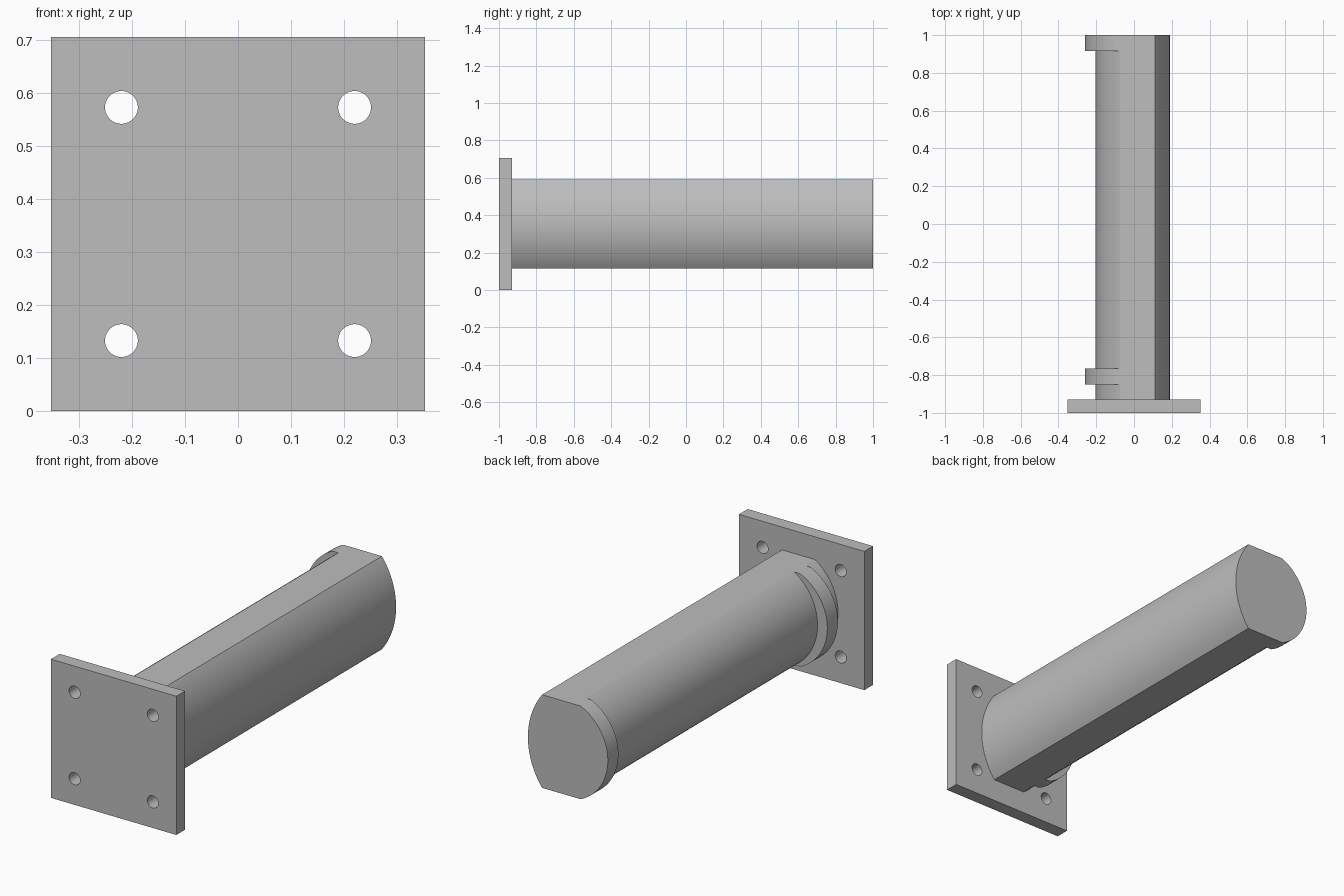
import bpy
import bmesh
from math import sin, cos, asin, sqrt, pi, radians
from mathutils import Matrix

if "Cube" in bpy.data.objects:
    bpy.data.objects.remove(bpy.data.objects["Cube"])

MID_Z = 0.353      # height of the tube axis
HALF = 0.237       # half height between the flats
PLATE = 0.353      # half width of the plate

steel = bpy.data.materials.new("grey_steel")
steel.use_nodes = True
GREY = (0.51, 0.51, 0.51, 1)
steel.diffuse_color = GREY
steel.node_tree.nodes["Principled BSDF"].inputs["Base Color"].default_value = GREY


def finish(name, bm):
    bmesh.ops.recalc_face_normals(bm, faces=bm.faces)
    mesh = bpy.data.meshes.new(name)
    bm.to_mesh(mesh)
    bm.free()
    mesh.materials.append(steel)
    ob = bpy.data.objects.new(name, mesh)
    bpy.context.collection.objects.link(ob)
    return ob


def smooth(ob):
    bpy.ops.object.select_all(action='DESELECT')
    ob.select_set(True)
    bpy.context.view_layer.objects.active = ob
    bpy.ops.object.shade_smooth_by_angle(angle=radians(15))


def prism(name, profile, y0, y1):
    """Extrude an (x, z) profile along y."""
    bm = bmesh.new()
    face = bm.faces.new([bm.verts.new((x, y0, MID_Z + z)) for x, z in profile])
    new = bmesh.ops.extrude_face_region(bm, geom=[face], use_keep_orig=True)["geom"]
    bmesh.ops.translate(bm, vec=(0, y1 - y0, 0),
                        verts=[v for v in new if isinstance(v, bmesh.types.BMVert)])
    return finish(name, bm)


def bulge(edge_x, apex_x, steps=40):
    """Arc from the lower flat to the upper flat, bulging out to apex_x."""
    sag = abs(apex_x - edge_x)
    side = 1 if apex_x > edge_x else -1
    r = (sag ** 2 + HALF ** 2) / (2 * sag)
    half_angle = asin(HALF / r)
    pts = []
    for i in range(steps + 1):
        a = half_angle * (2 * i / steps - 1)
        pts.append((apex_x + side * r * (cos(a) - 1), r * sin(a)))
    return pts


# Main post: two flats joined by two different arcs
inner = bulge(-0.075, -0.205)
smooth(prism("post", bulge(0.11, 0.19) + inner[::-1], -0.93, 1.0))

# Raised collars on one side of the post
RIM = 0.26
collar = bulge(-sqrt(RIM ** 2 - HALF ** 2), -RIM) + inner[::-1]
for name, y0, y1 in (("end_collar", 0.915, 1.0), ("base_collar", -0.85, -0.765)):
    smooth(prism(name, collar, y0, y1))

# Mounting plate with four bolt holes
square = [(-PLATE, -PLATE), (PLATE, -PLATE), (PLATE, PLATE), (-PLATE, PLATE)]
plate = prism("mounting_plate", square, -1.0, -0.93)
bm = bmesh.new()
for sx in (-1, 1):
    for sz in (-1, 1):
        bmesh.ops.create_cone(
            bm, cap_ends=True, segments=40, radius1=0.031, radius2=0.031, depth=0.3,
            matrix=Matrix.Translation((sx * 0.22, -0.965, MID_Z + sz * 0.22))
            @ Matrix.Rotation(pi / 2, 4, 'X'))
drill = finish("hole_cutter", bm)
drill.hide_render = True
cut = plate.modifiers.new("bolt_holes", 'BOOLEAN')
cut.operation = 'DIFFERENCE'
cut.solver = 'EXACT'
cut.object = drill
bpy.context.view_layer.objects.active = plate
bpy.ops.object.modifier_apply(modifier=cut.name)
bpy.data.objects.remove(drill)
smooth(plate)
